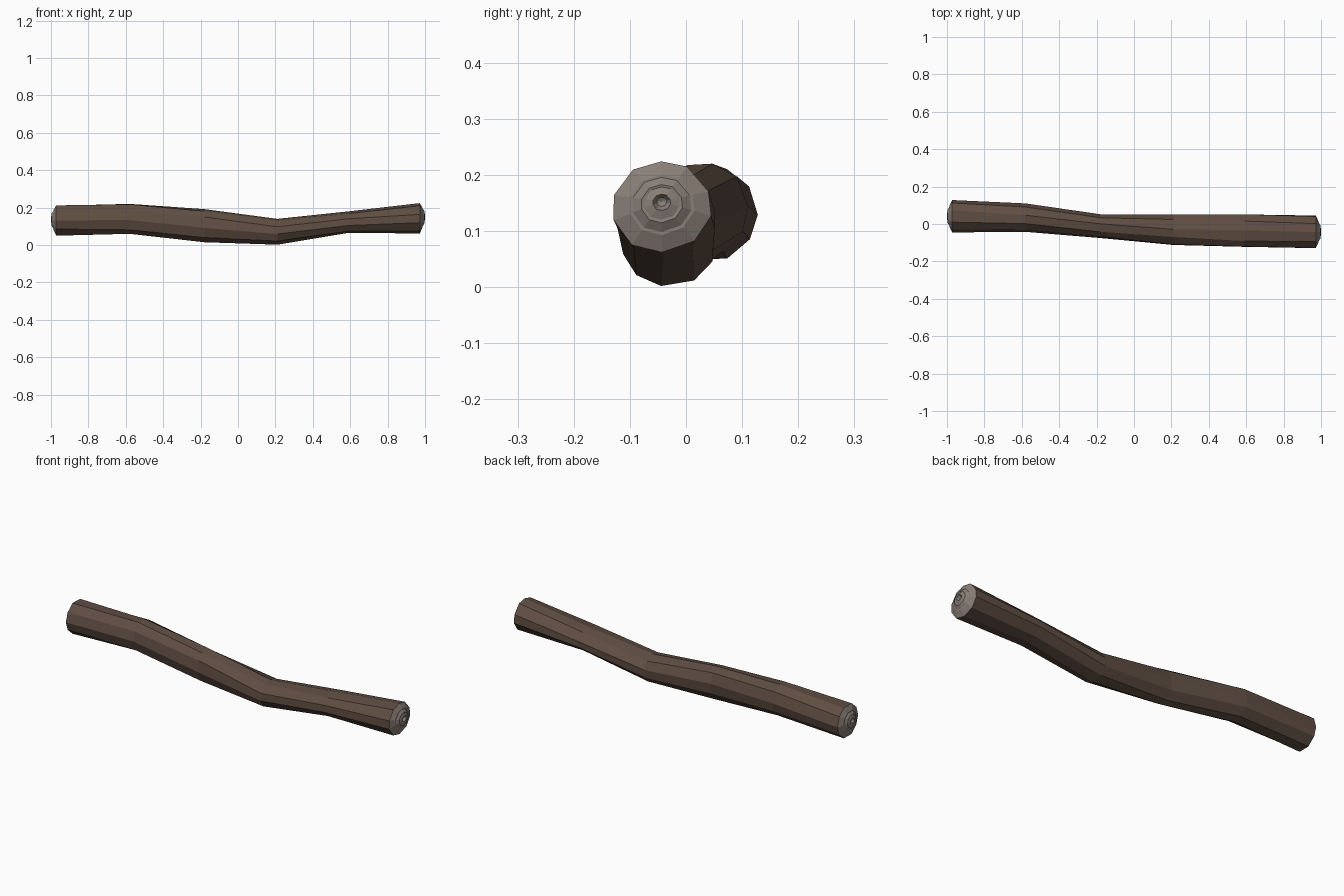
import bpy, bmesh, random
from math import cos, sin, tau

if "Cube" in bpy.data.objects:
    bpy.data.objects.remove(bpy.data.objects["Cube"])

random.seed(4)
SIDES = 10


def material(name, color):
    m = bpy.data.materials.new(name)
    m.diffuse_color = (*color, 1)
    m.use_nodes = True
    m.node_tree.nodes["Principled BSDF"].inputs["Base Color"].default_value = m.diffuse_color
    return m


bark_mat = material("bark_brown", (0.115, 0.075, 0.055))
wood_mat = material("cut_wood", (0.25, 0.21, 0.185))

# Log cross-sections: x, y min, y max, z min, z max, twist
sections = [
    (-0.972, -0.045, 0.128, 0.05, 0.212, 0.00),
    (-0.58, -0.042, 0.110, 0.06, 0.220, 0.08),
    (-0.18, -0.075, 0.052, 0.015, 0.192, 0.16),
    (0.21, -0.112, 0.050, 0.002, 0.140, 0.22),
    (0.59, -0.122, 0.052, 0.065, 0.180, 0.30),
    (0.972, -0.129, 0.045, 0.062, 0.224, 0.36),
]


def ring_points(x, y0, y1, z0, z1, twist):
    """Slightly irregular ring, refitted to its exact extents."""
    pts = []
    for i in range(SIDES):
        a = tau * i / SIDES + twist + random.uniform(-0.06, 0.06)
        r = random.uniform(0.97, 1.03)
        pts.append((r * cos(a), r * sin(a)))
    ys, zs = zip(*pts)

    def fit(v, vals, lo, hi):
        return lo + (v - min(vals)) / (max(vals) - min(vals)) * (hi - lo)

    return [(x, fit(p[0], ys, y0, y1), fit(p[1], zs, z0, z1)) for p in pts]


def loft(name, rings, mat, tip=None):
    bm = bmesh.new()
    loops = [[bm.verts.new(p) for p in r] for r in rings]
    for a, b in zip(loops, loops[1:]):
        for i in range(SIDES):
            j = (i + 1) % SIDES
            bm.faces.new((a[i], a[j], b[j], b[i]))
    if tip:
        t = bm.verts.new(tip)
        for i in range(SIDES):
            bm.faces.new((loops[-1][i], loops[-1][(i + 1) % SIDES], t))
    # the caps' +x / -x facing sides and the bark's outside
    bmesh.ops.recalc_face_normals(bm, faces=bm.faces)
    me = bpy.data.meshes.new(name)
    bm.to_mesh(me)
    bm.free()
    me.materials.append(mat)
    ob = bpy.data.objects.new(name, me)
    bpy.context.collection.objects.link(ob)
    return ob


# Bark
rings = [ring_points(*s) for s in sections]
loft("bark", rings, bark_mat)


# Sawn ends: domed, stepped growth rings with a small pith hole
def cut_end(name, rim, sign):
    x = rim[0][0]
    cy = sum(p[1] for p in rim) / SIDES
    cz = sum(p[2] for p in rim) / SIDES + 0.008
    steps = [(1, 0), (0.66, 0.014), (0.60, 0.014), (0.42, 0.024),
             (0.36, 0.023), (0.18, 0.028), (0.10, 0.016)]
    loops = [[(x + sign * d, cy + (p[1] - cy) * k, cz + (p[2] - cz) * k)
              for p in rim] for k, d in steps]
    loft(name, loops, wood_mat, (x + sign * 0.012, cy, cz))


cut_end("left_cut_end", rings[0], -1)
cut_end("right_cut_end", rings[-1], 1)
